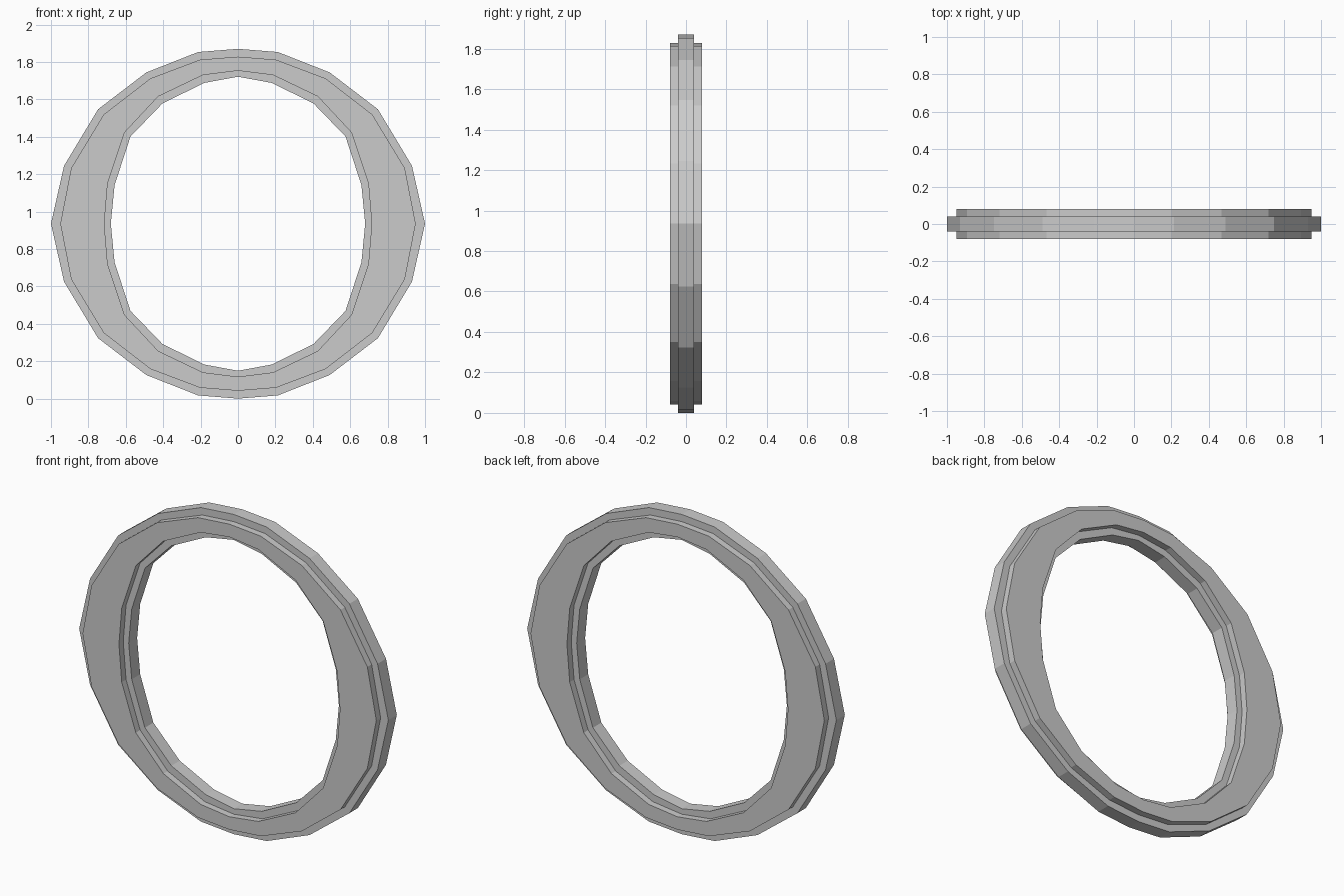
import bpy
import bmesh

if "Cube" in bpy.data.objects:
    bpy.data.objects.remove(bpy.data.objects["Cube"])

CENTRE_Z = 0.935
CORE_Y, RIM_Y = 0.039, 0.079

# Quarter outlines (x, height above centre), from top to right side
CORE_OUT = [(0, .935), (.213, .918), (.49, .809), (.748, .612), (.93, .31), (1, 0)]
CORE_IN = [(0, .786), (.18, .753), (.404, .643), (.575, .466), (.66, .206), (.68, 0)]
RIM_OUT = [(0, .893), (.203, .877), (.468, .777), (.718, .584), (.892, .297), (.95, 0)]
RIM_IN = [(0, .818), (.187, .795), (.427, .68), (.606, .488), (.697, .217), (.715, 0)]


def full_loop(quarter):
    """Mirror a quarter outline into a closed 20-point loop."""
    right = quarter + [(x, -z) for x, z in reversed(quarter[:-1])]
    return right + [(-x, z) for x, z in reversed(right[1:-1])]


def stepped_ring(name, section):
    """Skin a closed cross-section of (quarter outline, y) loops."""
    bm = bmesh.new()
    loops = [[bm.verts.new((x, y, z + CENTRE_Z)) for x, z in full_loop(q)]
             for q, y in section]
    for a, b in zip(loops, loops[1:] + loops[:1]):
        for i in range(len(a)):
            j = (i + 1) % len(a)
            bm.faces.new((a[i], a[j], b[j], b[i]))
    bmesh.ops.recalc_face_normals(bm, faces=bm.faces)
    mesh = bpy.data.meshes.new(name)
    bm.to_mesh(mesh)
    bm.free()
    obj = bpy.data.objects.new(name, mesh)
    bpy.context.collection.objects.link(obj)
    return obj


# Ring: core band projecting inside and outside, raised rims front and back
stepped_ring("ring", [
    (CORE_OUT, -CORE_Y), (CORE_OUT, CORE_Y),
    (RIM_OUT, CORE_Y), (RIM_OUT, RIM_Y),
    (RIM_IN, RIM_Y), (RIM_IN, CORE_Y),
    (CORE_IN, CORE_Y), (CORE_IN, -CORE_Y),
    (RIM_IN, -CORE_Y), (RIM_IN, -RIM_Y),
    (RIM_OUT, -RIM_Y), (RIM_OUT, -CORE_Y),
])
